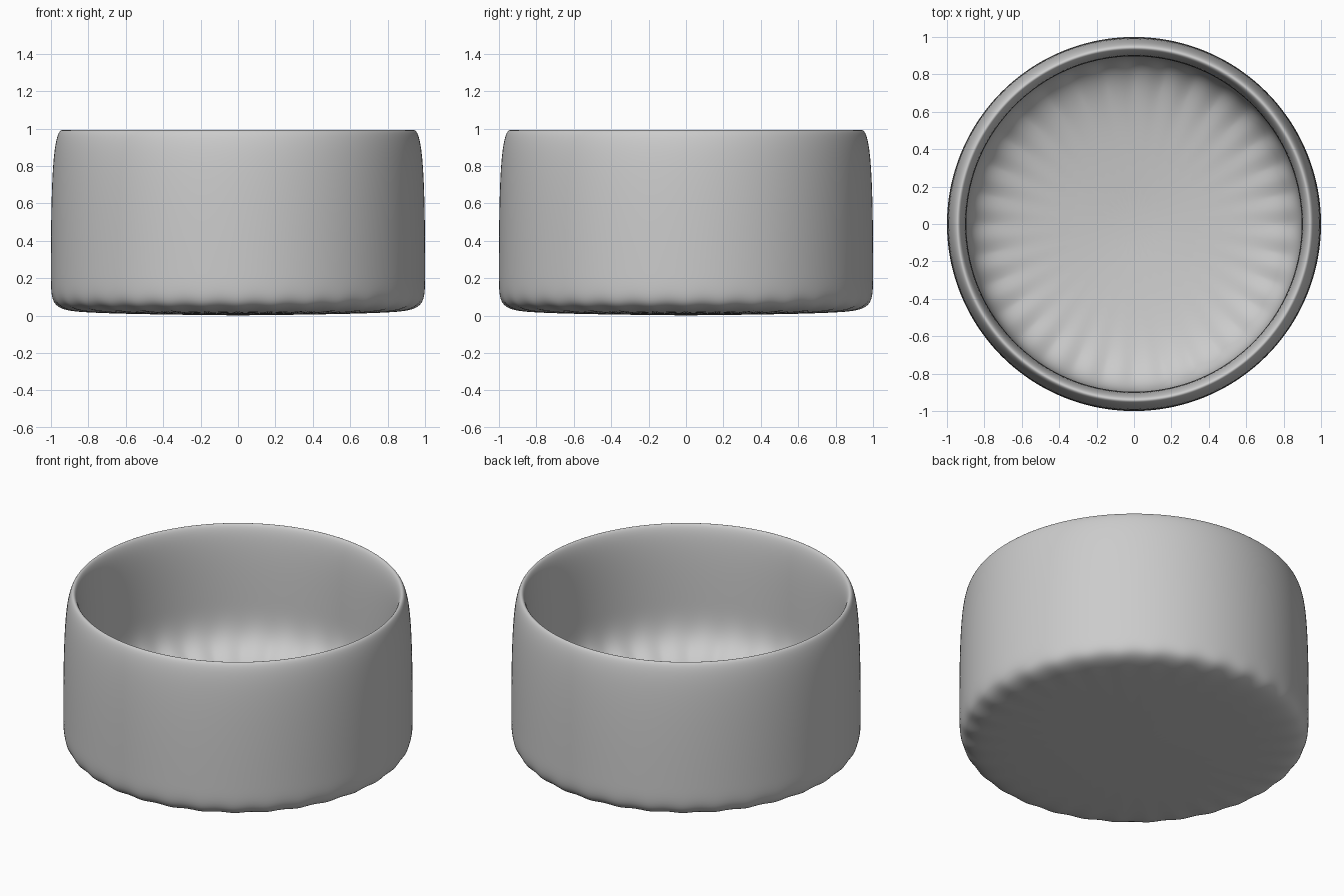
import bpy, bmesh, math

if "Cube" in bpy.data.objects:
    bpy.data.objects.remove(bpy.data.objects["Cube"])

SEGMENTS = 32

def add_ring(bm, radius, z):
    return [bm.verts.new((radius * math.cos(2 * math.pi * i / SEGMENTS),
                          radius * math.sin(2 * math.pi * i / SEGMENTS), z))
            for i in range(SEGMENTS)]

# Cage profile: outer base, outer holding loop, rim, inner holding loop, inner floor
profile = [(1.0065, 0.0), (1.0065, 0.078), (1.0065, 1.02),
           (0.902, 1.02), (0.902, 0.5), (0.902, 0.095)]

bm = bmesh.new()
rings = [add_ring(bm, r, z) for r, z in profile]
for a, b in zip(rings, rings[1:]):
    for i in range(SEGMENTS):
        j = (i + 1) % SEGMENTS
        bm.faces.new((a[i], a[j], b[j], b[i]))

# Single n-gon caps give the soft ripples round the base when subdivided
bm.faces.new(rings[0][::-1])
bm.faces.new(rings[-1])
bmesh.ops.recalc_face_normals(bm, faces=bm.faces)

mesh = bpy.data.meshes.new("bowl")
bm.to_mesh(mesh)
bm.free()
for p in mesh.polygons:
    p.use_smooth = True
bowl = bpy.data.objects.new("bowl", mesh)
bpy.context.collection.objects.link(bowl)

# Smooth surface
sub = bowl.modifiers.new("smooth", 'SUBSURF')
sub.levels = sub.render_levels = 4
